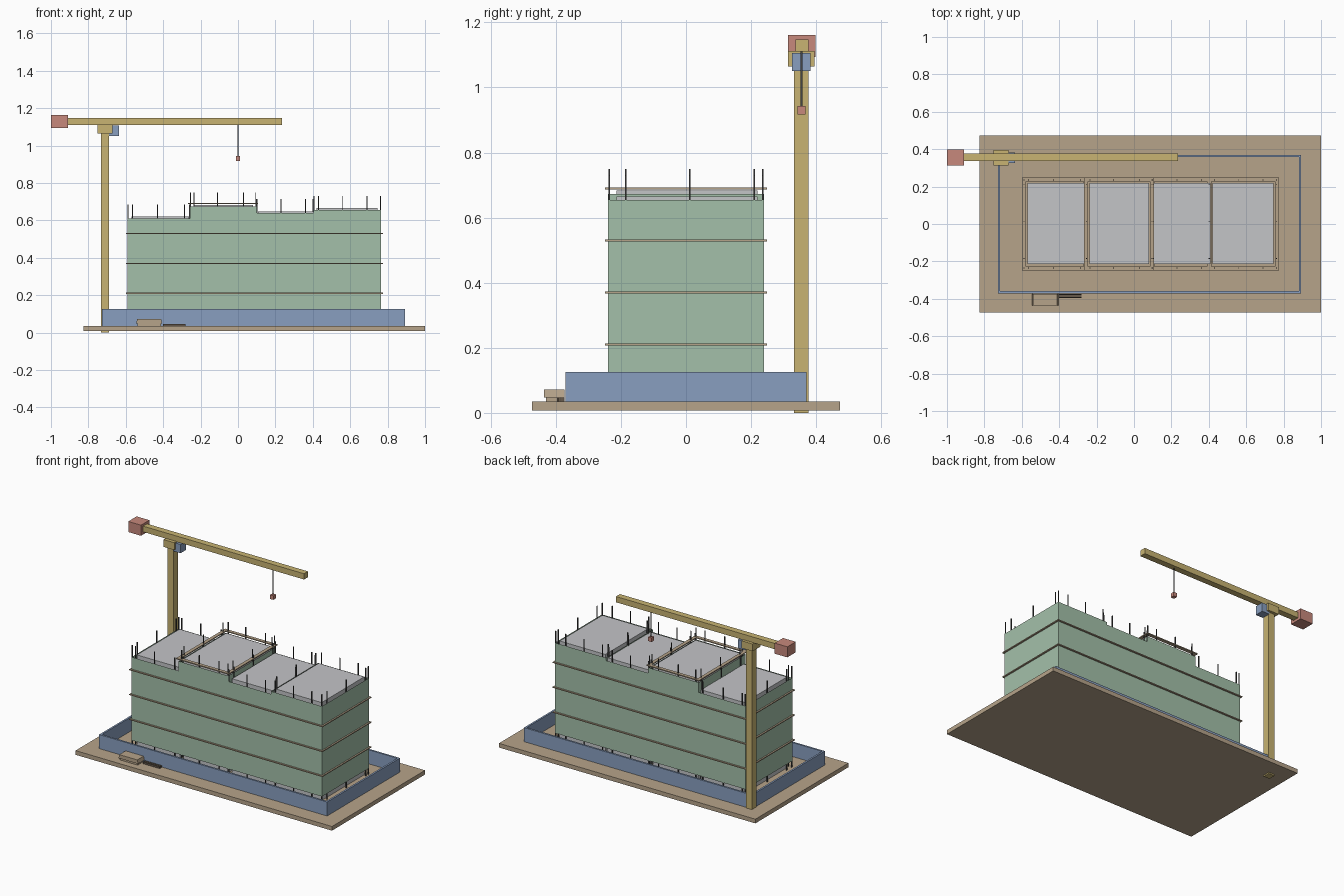
import bpy
import bmesh
from mathutils import Vector

cube = bpy.data.objects.get("Cube")
if cube:
    bpy.data.objects.remove(cube, do_unlink=True)


def material(name, r, g, b):
    m = bpy.data.materials.new(name)
    m.use_nodes = True
    m.diffuse_color = (r, g, b, 1)
    bsdf = next(n for n in m.node_tree.nodes if n.type == 'BSDF_PRINCIPLED')
    bsdf.inputs["Base Color"].default_value = (r, g, b, 1)
    return m


TAN = material("earth_tan", 0.47, 0.37, 0.255)
GREEN = material("net_green", 0.37, 0.53, 0.4)
GREY = material("concrete_grey", 0.55, 0.555, 0.575)
BLUE = material("hoarding_blue", 0.25, 0.345, 0.525)
YELLOW = material("crane_yellow", 0.58, 0.455, 0.17)
RED = material("weight_red", 0.57, 0.25, 0.2)
STEEL = material("dark_steel", 0.06, 0.06, 0.06)
WOOD = material("plank_brown", 0.12, 0.09, 0.065)


def add_box(bm, x0, x1, y0, y1, z0, z1, taper=0):
    """Axis-aligned box; taper pulls the top edges inward."""
    verts = bmesh.ops.create_cube(bm, size=1)["verts"]
    size = Vector((x1 - x0, y1 - y0, z1 - z0))
    mid = Vector((x0 + x1, y0 + y1, z0 + z1)) / 2
    for v in verts:
        top = v.co.z > 0
        v.co = Vector(a * b for a, b in zip(v.co, size))
        if top:
            v.co.x -= taper if v.co.x > 0 else -taper
        v.co += mid


def finish(name, bm, mat):
    mesh = bpy.data.meshes.new(name)
    bm.to_mesh(mesh)
    bm.free()
    mesh.materials.append(mat)
    obj = bpy.data.objects.new(name, mesh)
    bpy.context.collection.objects.link(obj)
    return obj


def boxes(name, mat, *bounds):
    bm = bmesh.new()
    for b in bounds:
        add_box(bm, *b)
    return finish(name, bm, mat)


def frame(x0, x1, y0, y1, z0, z1, w):
    """Four boxes forming a rectangular ring of width w."""
    return [(x0, x1, y0, y0 + w, z0, z1), (x0, x1, y1 - w, y1, z0, z1),
            (x0, x0 + w, y0 + w, y1 - w, z0, z1),
            (x1 - w, x1, y0 + w, y1 - w, z0, z1)]


def open_shell(name, mat, bounds):
    """Four thin walls without top or bottom."""
    bm = bmesh.new()
    add_box(bm, *bounds)
    bm.normal_update()
    caps = [f for f in bm.faces if abs(f.normal.z) > 0.5]
    bmesh.ops.delete(bm, geom=caps, context='FACES')
    return finish(name, bm, mat)


# Ground slab and hoarding
GROUND = 0.035
boxes("ground_slab", TAN, (-0.825, 1, -0.473, 0.473, 0.008, GROUND))
boxes("site_hoarding", BLUE,
      *frame(-0.728, 0.894, -0.371, 0.37, GROUND, 0.125, 0.012))

# Building sections: net x range, roof x range, net top, pole positions
sections = [
    (-0.59, -0.257, -0.57, -0.262, 0.61, (-0.565, -0.43, -0.285)),
    (-0.257, 0.098, -0.238, 0.08, 0.673, (-0.235, -0.11, 0.03)),
    (0.098, 0.403, 0.108, 0.41, 0.638, (0.1, 0.23, 0.36)),
    (0.403, 0.765, 0.42, 0.745, 0.655, (0.43, 0.56, 0.69)),
]
Y = 0.239
R = 0.0025
for i, (x0, x1, bx0, bx1, top, pole_xs) in enumerate(sections, 1):
    roof = top + 0.01
    boxes(f"building_block_{i}", GREY, (bx0, bx1, -0.214, 0.22, GROUND, roof))
    open_shell(f"safety_net_{i}", GREEN, (x0, x1, -Y, Y, 0.075, top))

    # Walkway planks every storey
    rings = []
    for storey in range(4):
        z = 0.21 + 0.16 * storey
        if z < top + 0.03:
            rings += frame(x0 - 0.01, x1 + 0.01, -Y - 0.01, Y + 0.01,
                           z - 0.003, z + 0.003, 0.022)
    boxes(f"walkway_planks_{i}", TAN, *rings)

    # Scaffold poles along all four sides, just inside the net
    xa, xb, yb = x0 + 0.003, x1 - 0.003, Y - 0.003
    spots = [(x, s * yb) for x in (xa, *pole_xs, xb) for s in (-1, 1)
             if x in pole_xs or (i == 1 and x == xa)
             or (i in (2, 4) and x == xb)]
    spots += [(x, y) for x in (xa, xb) for y in (-0.185, 0.012, 0.21)]
    boxes(f"scaffold_poles_{i}", STEEL,
          *[(x - R, x + R, y - R, y + R, GROUND, top + 0.076)
            for x, y in spots])

# Tower crane
CY = 0.355
boxes("crane_mast", YELLOW, (-0.733, -0.69, 0.332, 0.377, 0, 1.07))
boxes("crane_slewing_block", YELLOW,
      (-0.75, -0.672, 0.314, 0.395, 1.065, 1.112))
boxes("crane_cab", BLUE, (-0.69, -0.637, 0.325, 0.382, 1.05, 1.106))
boxes("crane_jib", YELLOW, (-0.92, 0.235, 0.336, 0.376, 1.11, 1.147))
boxes("crane_counterweight", RED, (-1, -0.91, 0.313, 0.398, 1.094, 1.162))
boxes("hoist_cable", STEEL, (-R, R, CY - R, CY + R, 0.94, 1.112))
boxes("hook_block", RED,
      (-0.012, 0.012, CY - 0.013, CY + 0.013, 0.917, 0.943))

# Skip and stacked bars in front of the hoarding
boxes("skip", TAN,
      (-0.537, -0.413, -0.43, -0.378, GROUND, 0.05),
      (-0.545, -0.405, -0.437, -0.373, 0.048, 0.072, 0.006))
boxes("stacked_bars", WOOD,
      *[(-0.4, -0.28, -0.396 + 0.008 * k, -0.39 + 0.008 * k, GROUND, 0.047)
        for k in range(3)])
